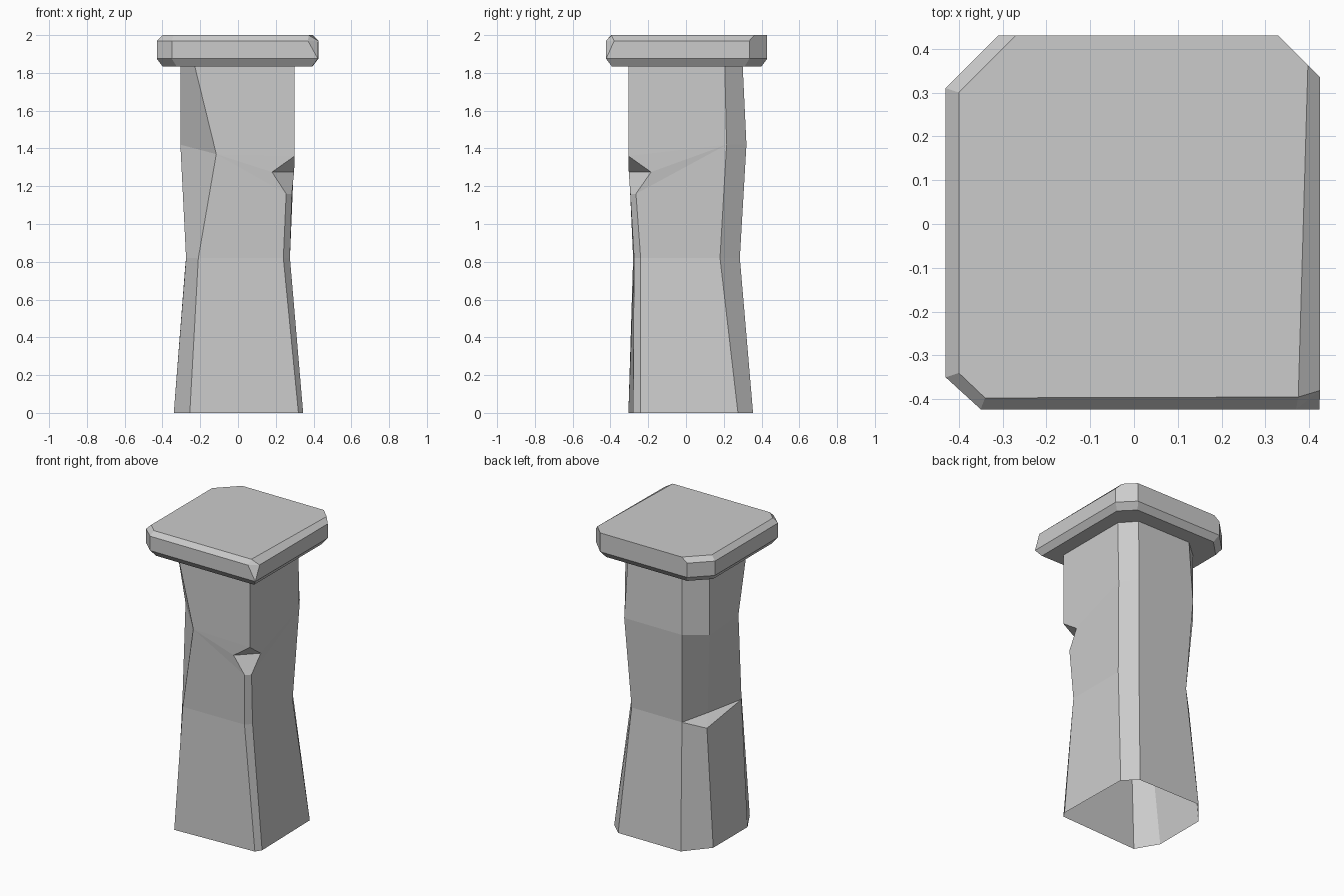
import bpy, bmesh

if "Cube" in bpy.data.objects:
    bpy.data.objects.remove(bpy.data.objects["Cube"])


def loft(name, rings, cap_ends=False):
    """Skin faces between rings of eight points; coincident points merge."""
    bm = bmesh.new()
    cache = {}

    def vert(p):
        if p not in cache:
            cache[p] = bm.verts.new(p)
        return cache[p]

    def face(points):
        unique = list(dict.fromkeys(points))
        if len(unique) > 2:
            bm.faces.new([vert(p) for p in unique])

    for low, high in zip(rings, rings[1:]):
        for i in range(len(low)):
            j = (i + 1) % len(low)
            face([low[i], low[j], high[j], high[i]])
    if cap_ends:
        face(rings[0][::-1])
        face(rings[-1])
    bmesh.ops.recalc_face_normals(bm, faces=bm.faces)
    mesh = bpy.data.meshes.new(name)
    bm.to_mesh(mesh)
    bm.free()
    obj = bpy.data.objects.new(name, mesh)
    bpy.context.collection.objects.link(obj)
    return obj


def ring(z, xy):
    return [(x, y, z) for x, y in xy]


def swap(base, **changes):
    """Copy a ring, replacing the points with the given indices (p0..p7)."""
    new = list(base)
    for key, point in changes.items():
        new[int(key[1:])] = point
    return new


# Point order: front-left, front-right (2), back-right (2), back-left (2), left-front
# Shaft: flared foot, waist with a ledge on the left, notch on the front-right corner
foot = ring(0, [(-.255, -.305), (.32, -.28), (.345, -.24), (.335, .275),
                (.25, .355), (-.21, .355), (-.34, .20), (-.34, -.16)])
waist = swap(ring(.82, [(-.21, -.28), (.24, -.275), (.275, -.24), (.275, .18),
                        (.20, .285), (-.17, .285), (0, 0), (-.275, -.19)]),
             p6=(-.28, .18, .77))
ledge = swap(waist, p6=(-.218, .084, .82))
notch_low = swap(ring(1.42, [(0, 0), (0, 0), (0, 0), (.30, .215),
                             (.23, .32), (-.195, .32), (0, 0), (-.305, -.115)]),
                 p0=(-.115, -.305, 1.37), p1=(.255, -.295, 1.16),
                 p2=(.285, -.265, 1.16), p6=(-.305, .19, 1.40))
notch_mid = swap(notch_low, p1=(.18, -.303, 1.275), p2=(.297, -.185, 1.275))
corner = (.30, -.305, 1.36)
notch_top = swap(notch_low, p1=corner, p2=corner)
head = ring(1.84, [(-.23, -.305), (.30, -.305), (.30, -.305), (.30, .205),
                   (.215, .30), (-.18, .30), (-.305, .19), (-.305, -.21)])
loft("pillar_shaft", [foot, waist, ledge, notch_low, notch_mid, notch_top, head])

# Cap slab with chipped corners and worn upper edges
outline = [(-.35, -.423), (.423, -.423), (.423, -.423), (.425, .335),
           (.33, .43), (-.31, .43), (-.43, .31), (-.43, -.35)]
under = ring(1.835, [(x * .93, y * .93) for x, y in outline])
lower = ring(1.875, outline)
upper = swap(ring(1.97, outline), p1=(.37, -.423, 1.97), p2=(.425, -.38, 1.97))
top = ring(2.0, [(-.34, -.397), (.375, -.395), (.375, -.395), (.397, .363),
                 (.33, .43), (-.27, .43), (-.40, .30), (-.40, -.34)])
loft("pillar_cap", [under, lower, upper, top], cap_ends=True)
